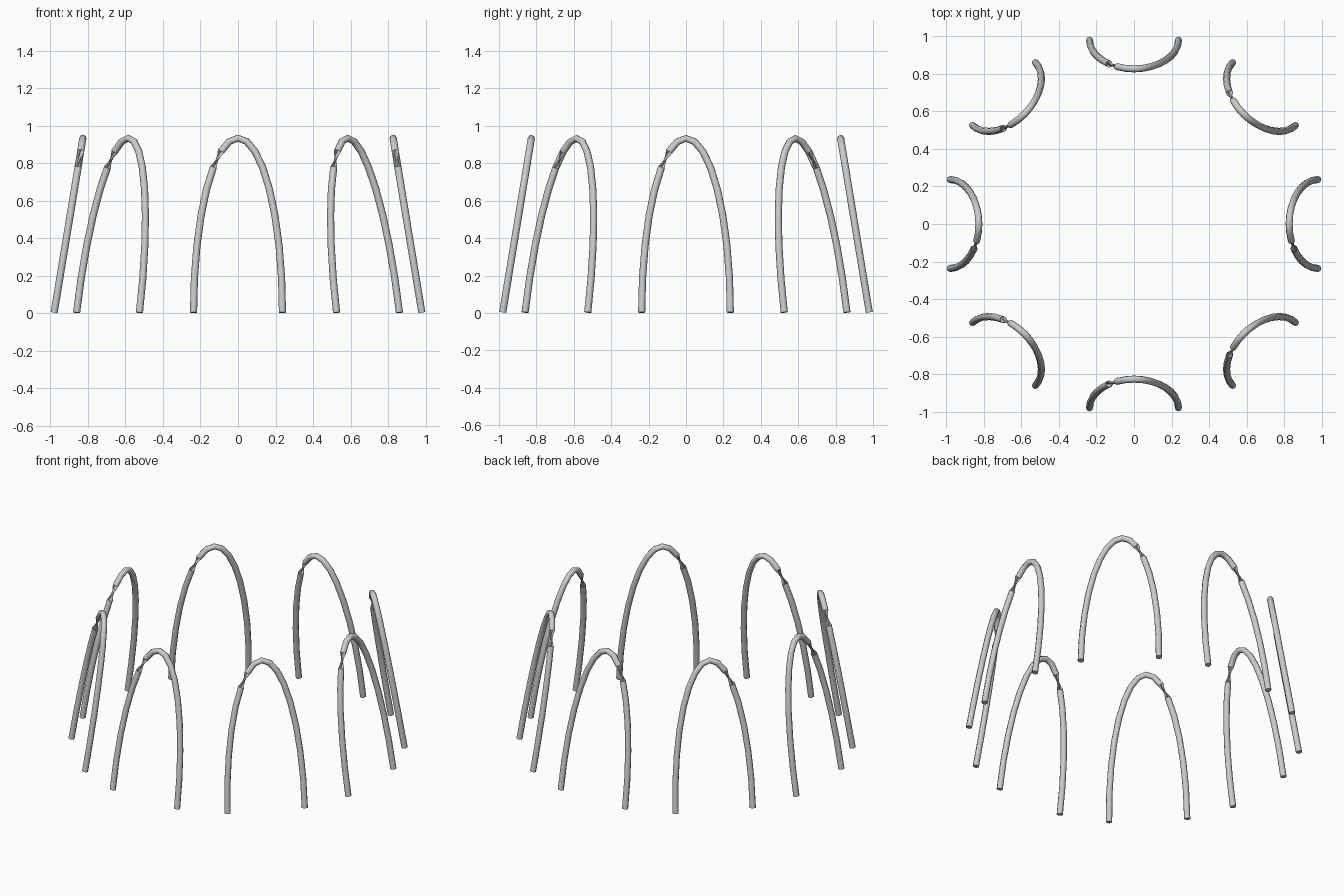
import bpy, bmesh
from math import sin, cos, pi
from mathutils import Vector

if "Cube" in bpy.data.objects:
    bpy.data.objects.remove(bpy.data.objects["Cube"])

TUBE_R, SIDES, STEPS = 0.019, 8, 16
HALF_W, FOOT_R, LEAN, FOOT_Z, RISE = 0.237, 0.98, 0.153, 0.003, 0.93
TWIST_STEP = 6          # segment after which the tube section turns over


def make_arch(index):
    a = index * pi / 4
    out = Vector((cos(a), sin(a), 0))
    # the turned leg always lies toward -x, or -y for the side arches
    side = Vector((-sin(a), cos(a), 0))
    if side.x > 0.01 or (abs(side.x) <= 0.01 and side.y > 0):
        side = -side
    up = Vector((0, 0, RISE)) - out * LEAN
    normal = side.cross(up).normalized()
    foot = out * FOOT_R + Vector((0, 0, FOOT_Z))

    # half-ellipse path swept with a round section
    bm = bmesh.new()
    rings = []
    for i in range(STEPS + 1):
        t = pi * i / STEPS
        p = foot + side * (HALF_W * cos(t)) + up * sin(t)
        tangent = (up * cos(t) - side * (HALF_W * sin(t))).normalized()
        n2 = tangent.cross(normal)
        turn = pi if i < TWIST_STEP else 0
        rings.append([bm.verts.new(p + TUBE_R * (normal * cos(w) + n2 * sin(w)))
                      for w in (2 * pi * k / SIDES + turn for k in range(SIDES))])
    for r, s in zip(rings, rings[1:]):
        for k in range(SIDES):
            m = (k + 1) % SIDES
            bm.faces.new((r[k], r[m], s[m], s[k]))
    # flat ends
    bm.faces.new(rings[0][::-1])
    bm.faces.new(rings[-1])

    mesh = bpy.data.meshes.new("arch_%d" % (index + 1))
    bm.to_mesh(mesh)
    bm.free()
    obj = bpy.data.objects.new(mesh.name, mesh)
    bpy.context.collection.objects.link(obj)
    bpy.ops.object.select_all(action='DESELECT')
    obj.select_set(True)
    bpy.context.view_layer.objects.active = obj
    bpy.ops.object.shade_smooth_by_angle(angle=pi / 3.5)


# ring of eight leaning arches
for i in range(8):
    make_arch(i)
